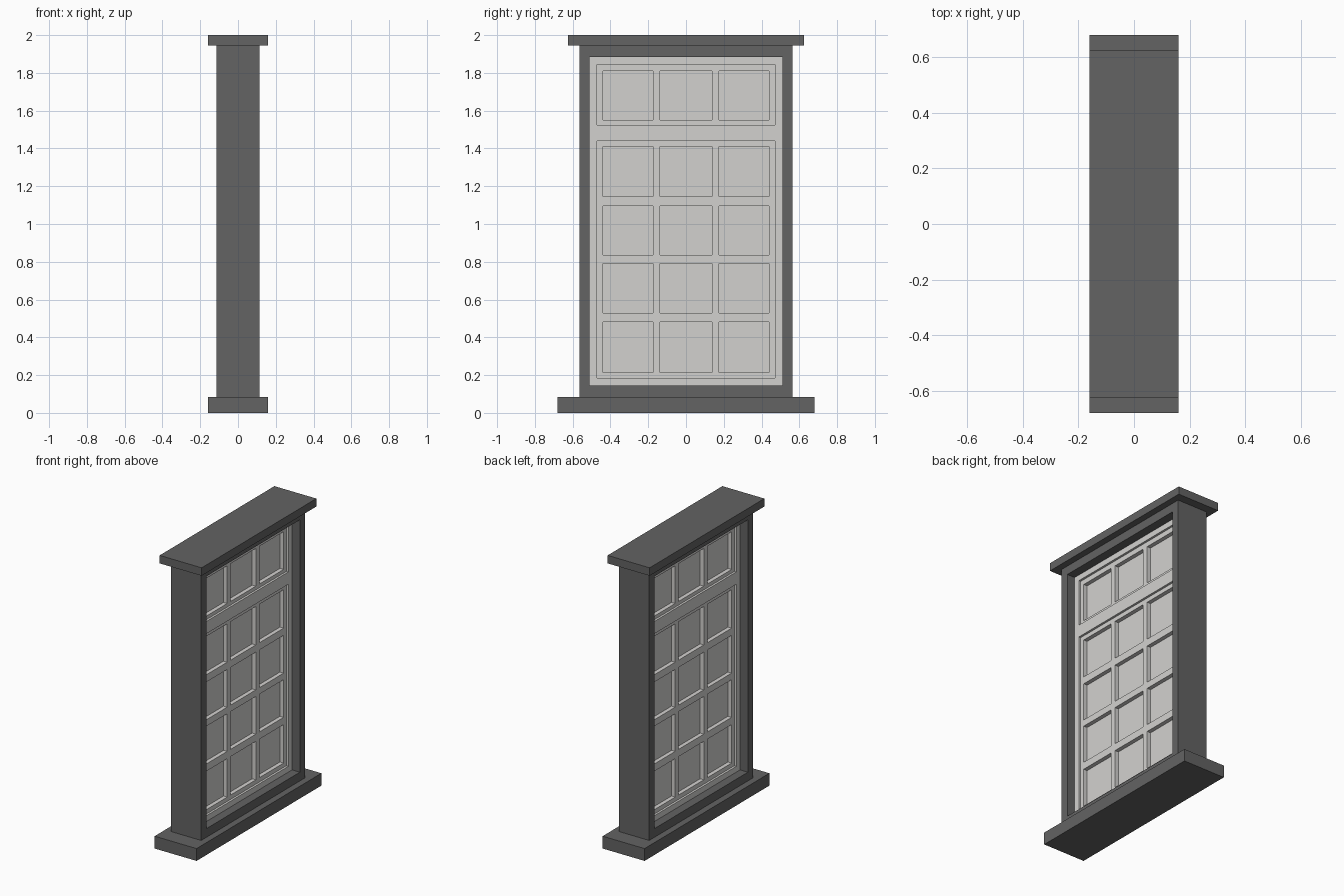
import bpy
import bmesh

cube = bpy.data.objects.get("Cube")
if cube:
    bpy.data.objects.remove(cube, do_unlink=True)


def material(name, rgb):
    m = bpy.data.materials.new(name)
    m.use_nodes = True
    m.diffuse_color = (*rgb, 1)
    m.node_tree.nodes["Principled BSDF"].inputs["Base Color"].default_value = (*rgb, 1)
    return m


stone = material("dark grey stone", (0.125, 0.125, 0.125))
paint = material("off white paint", (0.65, 0.64, 0.625))


def slab(name, half_depth, y, z, mat):
    """Solid box centred on x = 0."""
    lattice(name, half_depth, y, z, [], [], mat)


def lattice(name, half_depth, y_edges, z_edges, hole_cols, hole_rows, mat):
    """Slab split into grid cells, with cells in both hole lists left open."""
    bm = bmesh.new()
    verts = [[bm.verts.new((-half_depth, y, z)) for z in z_edges] for y in y_edges]
    for i in range(len(y_edges) - 1):
        for j in range(len(z_edges) - 1):
            if i in hole_cols and j in hole_rows:
                continue
            bm.faces.new((verts[i][j], verts[i + 1][j],
                          verts[i + 1][j + 1], verts[i][j + 1]))
    result = bmesh.ops.extrude_face_region(bm, geom=bm.faces[:], use_keep_orig=True)
    moved = [g for g in result["geom"] if isinstance(g, bmesh.types.BMVert)]
    bmesh.ops.translate(bm, verts=moved, vec=(2 * half_depth, 0, 0))
    bmesh.ops.recalc_face_normals(bm, faces=bm.faces[:])
    # Merge the flat cells into clean faces
    bmesh.ops.dissolve_limit(bm, angle_limit=0.01, verts=bm.verts[:], edges=bm.edges[:])
    mesh = bpy.data.meshes.new(name)
    bm.to_mesh(mesh)
    bm.free()
    mesh.materials.append(mat)
    bpy.context.collection.objects.link(bpy.data.objects.new(name, mesh))


# Stone surround
slab("sill", 0.16, (-0.68, 0.68), (0, 0.085), stone)
slab("lintel", 0.16, (-0.625, 0.625), (1.945, 2), stone)
lattice("stone_surround", 0.115, (-0.565, -0.51, 0.51, 0.565),
        (0.085, 0.145, 1.885, 1.945), [1], [1], stone)

# Painted outer frame with a transom between two lights
lattice("window_frame", 0.055, (-0.51, -0.47, 0.47, 0.51),
        (0.145, 0.185, 1.44, 1.525, 1.845, 1.885), [1], [1, 3], paint)

# Sashes with glazing bars
columns = (-0.47, -0.44, -0.175, -0.137, 0.137, 0.175, 0.44, 0.47)
lattice("upper_sash", 0.04, columns, (1.525, 1.55, 1.81, 1.845), [1, 3, 5], [1], paint)
lattice("lower_sash", 0.04, columns,
        (0.185, 0.215, 0.48, 0.53, 0.79, 0.835, 1.095, 1.145, 1.41, 1.44),
        [1, 3, 5], [1, 3, 5, 7], paint)

# Opaque panes behind the bars
slab("upper_panes", 0.012, (-0.45, 0.45), (1.54, 1.82), paint)
slab("lower_panes", 0.012, (-0.45, 0.45), (0.2, 1.42), paint)
